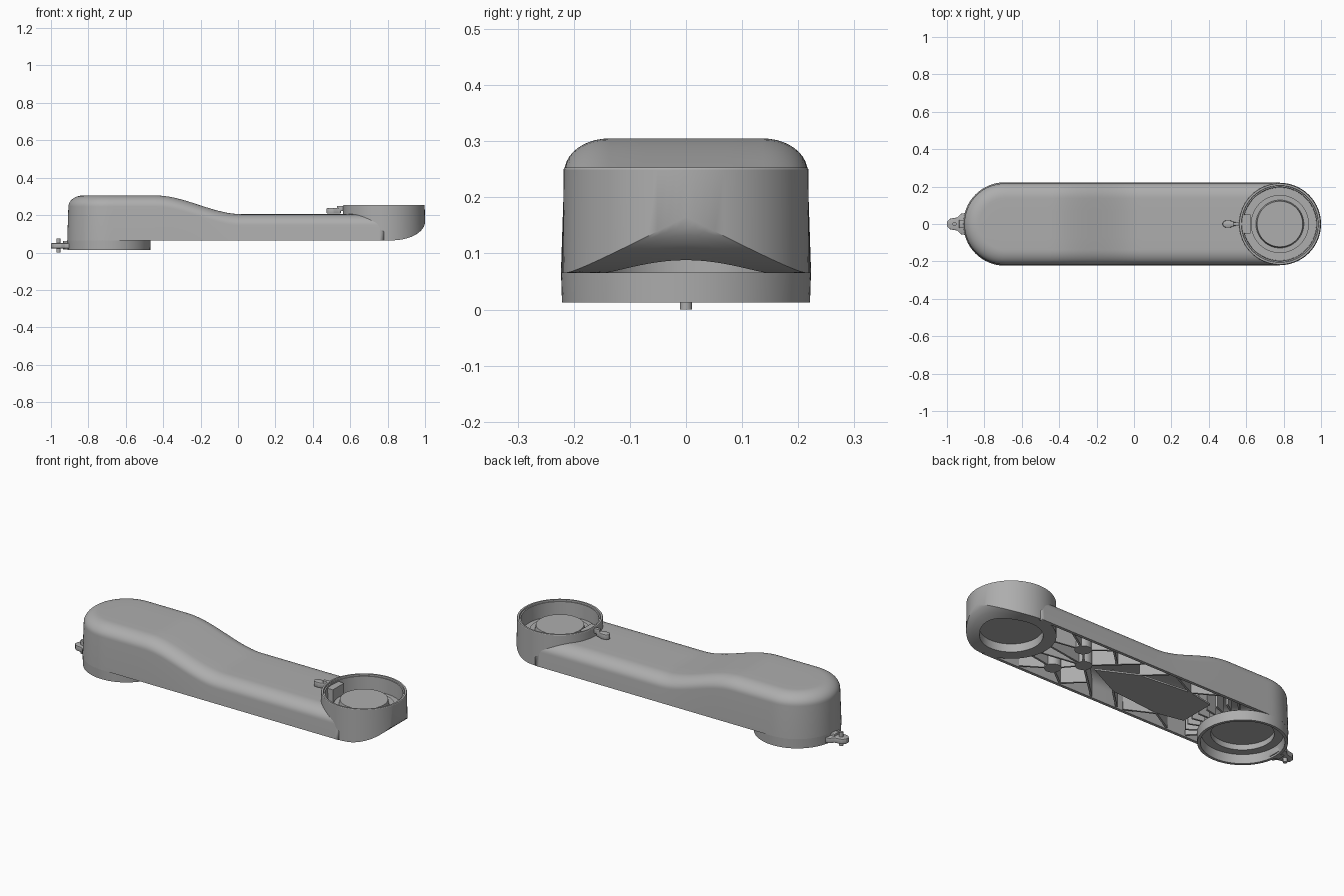
import bpy, bmesh, math
from mathutils import Vector

if "Cube" in bpy.data.objects:
    bpy.data.objects.remove(bpy.data.objects["Cube"], do_unlink=True)

GREY = (0.42, 0.42, 0.42, 1)
mat = bpy.data.materials.new("plain grey")
mat.use_nodes = True
mat.diffuse_color = GREY
mat.node_tree.nodes["Principled BSDF"].inputs["Base Color"].default_value = GREY

BASE, LEFT, RIGHT = 0.065, -0.69, 0.78   # rim height and end centres


def finish(bm, name, smooth=True):
    bmesh.ops.remove_doubles(bm, verts=bm.verts, dist=1e-5)
    bmesh.ops.recalc_face_normals(bm, faces=bm.faces)
    mesh = bpy.data.meshes.new(name)
    bm.to_mesh(mesh)
    bm.free()
    mesh.materials.append(mat)
    ob = bpy.data.objects.new(name, mesh)
    bpy.context.collection.objects.link(ob)
    bpy.ops.object.select_all(action='DESELECT')
    bpy.context.view_layer.objects.active = ob
    ob.select_set(True)
    if smooth:
        bpy.ops.object.shade_smooth_by_angle(angle=math.radians(32))
    return ob


def bridge(bm, rings):
    for a, b in zip(rings, rings[1:]):
        for i in range(len(a)):
            j = (i + 1) % len(a)
            bm.faces.new((a[i], a[j], b[j], b[i]))


def lathe(name, cx, cy, profile, n=80, warp=None):
    bm = bmesh.new()
    rings = []
    for r, z in profile:
        ring = []
        for i in range(n):
            a = math.tau * i / n
            x, y = cx + r * math.cos(a), cy + r * math.sin(a)
            ring.append(bm.verts.new((x, y, warp(x, r, z) if warp else z)))
        rings.append(ring)
    bridge(bm, rings)
    return finish(bm, name)


def drum(name, cx, cy, r, z0, z1, n=32):
    return lathe(name, cx, cy, [(0, z0), (r, z0), (r, z1), (0, z1)], n)


def prism(name, outline, z0, z1, bevel=0):
    bm = bmesh.new()
    face = bm.faces.new([bm.verts.new((x, y, z0)) for x, y in outline])
    out = bmesh.ops.extrude_face_region(bm, geom=[face])["geom"]
    for v in out:
        if isinstance(v, bmesh.types.BMVert):
            v.co.z = z1
    if bevel:
        bmesh.ops.bevel(bm, geom=bm.edges[:], offset=bevel, segments=2, affect='EDGES', profile=0.5)
    return finish(bm, name)


def mirrored(half):
    return half + [(x, -y) for x, y in reversed(half) if y]


def height(x):
    t = min(1, max(0, (x + 0.44) / 0.46))
    return 0.305 - 0.1 * t * t * (3 - 2 * t)


# Hollow arm shell: a long round-ended outline lofted over inner and outer skins
def outline():
    pts = []
    for cx, start in ((LEFT, 90), (RIGHT, -90)):
        for i in range(33):
            a = math.radians(start + 180 * i / 32)
            pts.append((cx, math.cos(a), math.sin(a)))
        side = -1 if start == 90 else 1
        for i in range(1, 60):
            t = i / 60
            pts.append((cx + (LEFT + RIGHT - 2 * cx) * t, 0, side))
    return pts


def skin(wall):
    rows = [(0.223 - wall, None)]
    for i in range(11):
        a = math.radians(9 * i)
        rows.append((0.137 - wall + 0.08 * math.cos(a), 0.06 * (math.sin(a) - 1) - wall))
    rows += [(0.07, -wall), (0, -wall)]
    return rows


bm = bmesh.new()
rings = []
for r, drop in skin(0.016)[::-1] + skin(0):
    ring = []
    for cx, nx, ny in outline():
        x = cx + r * nx
        ring.append(bm.verts.new((x, r * ny, BASE if drop is None else height(x) + drop)))
    rings.append(ring)
bridge(bm, rings)
arm = finish(bm, "arm_shell")

# Clear the shell where the cup sits
cutters = [drum("cup_cutter", RIGHT, 0, 0.208, -1, 1, 80),
           prism("end_cutter", mirrored([(RIGHT, 0.4), (1.4, 0.4)]), -1, 1)]
for c in cutters:
    c.hide_render = True
    bpy.context.view_layer.objects.active = arm
    mod = arm.modifiers.new("cut", 'BOOLEAN')
    mod.object = c
    mod.solver = 'EXACT'
    bpy.ops.object.modifier_apply(modifier=mod.name)
    bpy.data.objects.remove(c, do_unlink=True)


# Cup at the low end, with its underside swept up towards the tip
def sweep(x, r, z):
    if r < 0.154 or z > 0.16 or x < 0.82 or (r < 0.16 and z > 0.1):
        return z
    t = min(1, (x - 0.82) / 0.18)
    rise = 0.1 * (1 - math.sqrt(1 - t * t))
    return z + rise * (1 - (z - BASE) / 0.185)


lathe("cup", RIGHT, 0, [
    (0, 0.11), (0.155, 0.11), (0.155, BASE), (0.17, BASE), (0.19, BASE), (0.2, BASE),
    (0.21, BASE), (0.216, BASE), (0.22, BASE), (0.218, 0.25), (0.216, 0.253), (0.206, 0.253),
    (0.204, 0.246), (0.197, 0.246), (0.195, 0.165), (0.155, 0.165), (0.155, 0.18),
    (0.128, 0.18), (0.122, 0.21), (0, 0.21)], warp=sweep)
prism("cup_stop", mirrored([(0.577, 0.05), (0.622, 0.05)]), 0.16, 0.238)

# Collar below the tall end
lathe("collar", LEFT, 0, [
    (0, 0.09), (0.155, 0.09), (0.155, 0.06), (0.2, 0.06), (0.206, 0.0125),
    (0.221, 0.0125), (0.2228, 0.066), (0.21, 0.075), (0.16, 0.1), (0, 0.1)])

# Lug and pin at the tall end
prism("end_lug", mirrored([(-0.89, 0.06), (-0.925, 0.055), (-0.945, 0.035), (-0.985, 0.028), (-1.0, 0.012)]),
      0.022, 0.05, 0.003)
drum("end_pin", -0.96, 0, 0.011, 0, 0.075, 20)
prism("end_block", mirrored([(-0.895, 0.022), (-0.935, 0.022)]), 0.015, 0.062, 0.003)

# Small latch beside the cup
prism("latch", mirrored([(0.474, 0.008), (0.485, 0.018), (0.51, 0.02), (0.535, 0.011), (0.55, 0.008)]),
      0.208, 0.238, 0.004)
prism("latch_tab", mirrored([(0.53, 0.009), (0.58, 0.009)]), 0.222, 0.25, 0.002)


# Ribs under the arm, following the ceiling
def ceiling(x, y):
    t = max(0, (abs(y) - 0.137) / 0.08)
    return height(x) - 0.068 + 0.06 * math.sqrt(max(0, 1 - t * t))


def rib(bm, p, q):
    p, q = Vector(p), Vector(q)
    d = q - p
    side = Vector((-d.y, d.x)).normalized() * 0.005
    steps = max(2, int(d.length / 0.03))
    rows = []
    for i in range(steps + 1):
        c = p + d * i / steps
        a, b = c + side, c - side
        top = ceiling(c.x, min(0.21, abs(c.y) + 0.005))
        rows.append([bm.verts.new((v.x, v.y, z)) for v, z in
                     ((a, 0.069), (b, 0.069), (b, top), (a, top))])
    bridge(bm, rows)
    bm.faces.new(rows[0])
    bm.faces.new(rows[-1])


bm = bmesh.new()
boss, hub, plate = (0.42, 0.115), (0.32, 0), (-0.25, 0.13)
half_ribs = [(hub, boss), (boss, (0.56, 0.205)), (boss, (0.3, 0.205)), (hub, (0.1, 0.205)),
             (boss, (0.59, 0.085)), ((0.2, 0.11), (0.3, 0.205)), ((0.05, 0.1), (-0.06, 0.205)),
             (plate, (-0.1, 0.205)), (plate, (-0.38, 0.205)), (hub, (0.57, 0.04))]
for p, q in half_ribs:
    for s in (1, -1):
        rib(bm, (p[0], s * p[1]), (q[0], s * q[1]))
for i in range(-4, 5):
    d = Vector((math.cos(i * 0.2), math.sin(i * 0.2)))
    rib(bm, Vector((LEFT, 0)) + d * 0.215, Vector((LEFT, 0)) + d * 0.28)
finish(bm, "ribs", False)

# Bosses and centre web
for i, (x, y) in enumerate((hub, boss, (boss[0], -boss[1]))):
    drum("boss_%d" % (i + 1), x, y, 0.042, 0.069, height(x) - 0.008)
prism("centre_web", mirrored([(0.25, 0), (0.05, 0.1), plate, (-0.4, 0.1)]), 0.071, 0.08)
